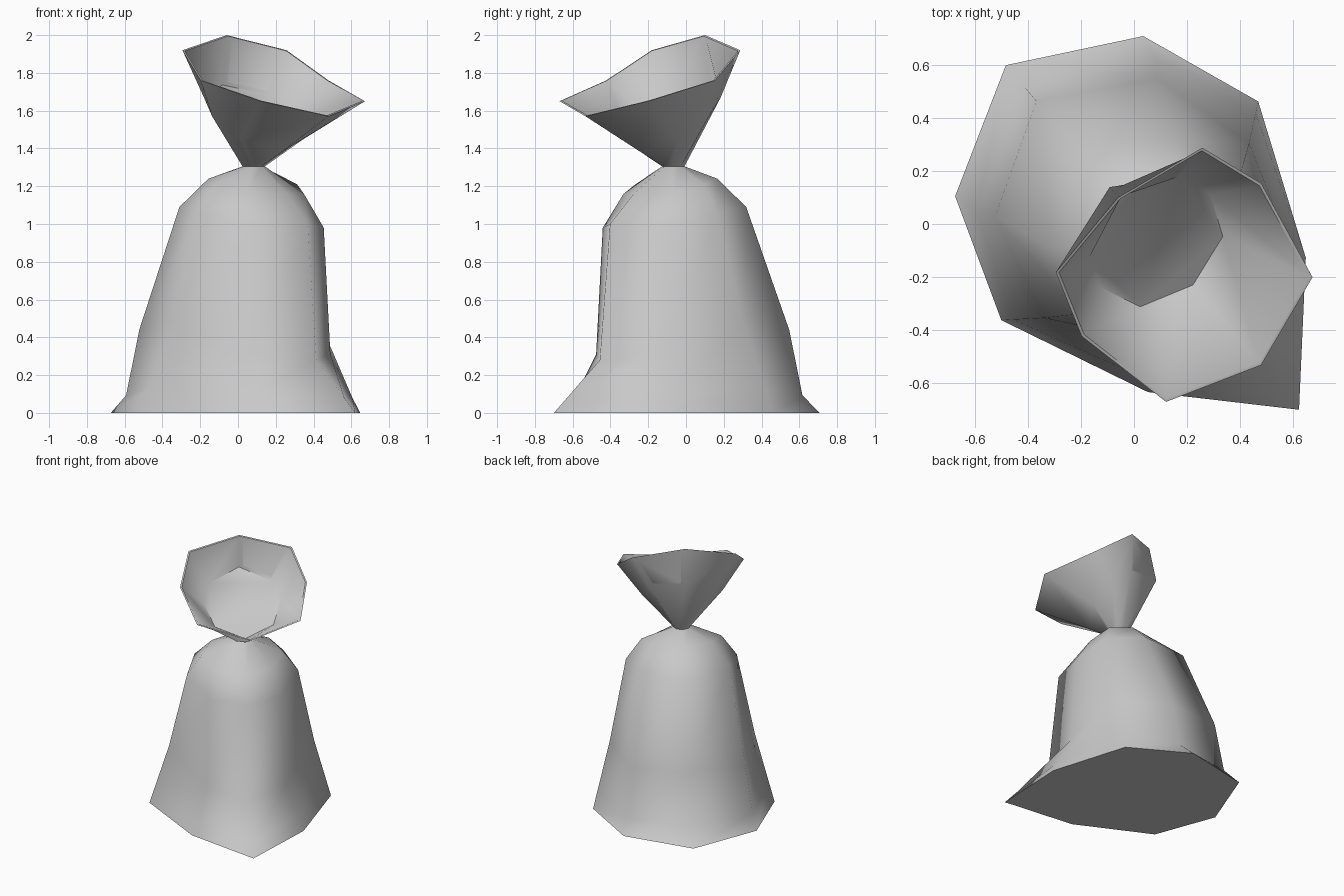
import bpy
import bmesh
import math
from mathutils import Vector, Matrix

old = bpy.data.objects.get("Cube")
if old:
    bpy.data.objects.remove(old, do_unlink=True)

# One cloth colour
cloth = bpy.data.materials.new("grey cloth")
cloth.use_nodes = True
GREY = (0.58, 0.58, 0.58, 1)
cloth.diffuse_color = GREY
cloth.node_tree.nodes["Principled BSDF"].inputs["Base Color"].default_value = GREY

# The sack is symmetric about a slanted vertical plane:
# local x runs towards the front tip, local y across it
SLANT = Matrix.Rotation(math.radians(-49.6), 4, 'Z')
MIDDLE = Vector((0, 0.02, 0))


def ring(along, across, heights):
    """Eight points from five half-ring stations, front tip to rear."""
    half = [Vector(p) for p in zip(along, across, heights)]
    return half + [Vector((p.x, -p.y, p.z)) for p in half[3:0:-1]]


def inset(points, factor, lift):
    """Ring shrunk about its own centre and raised."""
    centre = sum(points, Vector()) / 8
    return [centre.lerp(p, factor) + Vector((0, 0, lift)) for p in points]


def loft(name, rings, smooth_angle, cap_start=False, cap_end=False):
    """Skin consecutive rings with quads and optional end caps."""
    bm = bmesh.new()
    loops = [[bm.verts.new(SLANT @ (p + MIDDLE)) for p in points]
             for points in rings]
    for low, high in zip(loops, loops[1:]):
        for i in range(8):
            j = (i + 1) % 8
            bm.faces.new((low[i], low[j], high[j], high[i]))
    if cap_start:
        bm.faces.new(loops[0][::-1])
    if cap_end:
        bm.faces.new(loops[-1])
    mesh = bpy.data.meshes.new(name)
    bm.to_mesh(mesh)
    bm.free()
    mesh.materials.append(cloth)
    obj = bpy.data.objects.new(name, mesh)
    bpy.context.collection.objects.link(obj)
    bpy.ops.object.select_all(action='DESELECT')
    obj.select_set(True)
    bpy.context.view_layer.objects.active = obj
    bpy.ops.object.shade_smooth_by_angle(angle=math.radians(smooth_angle))


# Sack body: flared base, sagging belly, shoulders, tied neck
base = ring((.935, .516, -.048, -.516, -.768), (0, .39, .635, .465, 0), [0] * 5)
belly = ring((.616, .407, .05, -.36, -.59), (0, .276, .507, .4, 0),
             (.28, .31, .48, .44, .5))
fold = [a.lerp(b, 0.28) for a, b in zip(base, belly)]
for i in (3, 4, 5):  # crease tucked in along the rear hem
    fold[i] += Vector((.06, 0, -.03))
chest = ring((.545, .382, .13, -.137, -.36), (0, .251, .388, .311, 0),
             (1, .98, 1.06, 1.09, 1.09))
shoulder = ring((.38, .282, .13, -.03, -.14), (0, .198, .28, .2, 0),
                (1.16, 1.16, 1.21, 1.24, 1.25))
neck = ring((.165, .147, .105, .063, .045), (0, .042, .06, .042, 0), [1.305] * 5)
loft("sack_body", [base, fold, belly, chest, shoulder, neck], 78, cap_start=True)

# Gathered top: funnel, thin rim and the filled inside
funnel = ring((.33, .26, .1, -.02, -.165), (0, .215, .285, .24, 0),
              (1.38, 1.45, 1.57, 1.67, 1.73))
mouth = ring((.715, .588, .194, -.052, -.115), (0, .362, .444, .362, 0),
             (1.57, 1.65, 1.76, 1.92, 2))
loft("gathered_top", [neck, funnel, mouth, inset(mouth, .975, 0),
                      inset(funnel, .95, .015)], 50, cap_end=True)
